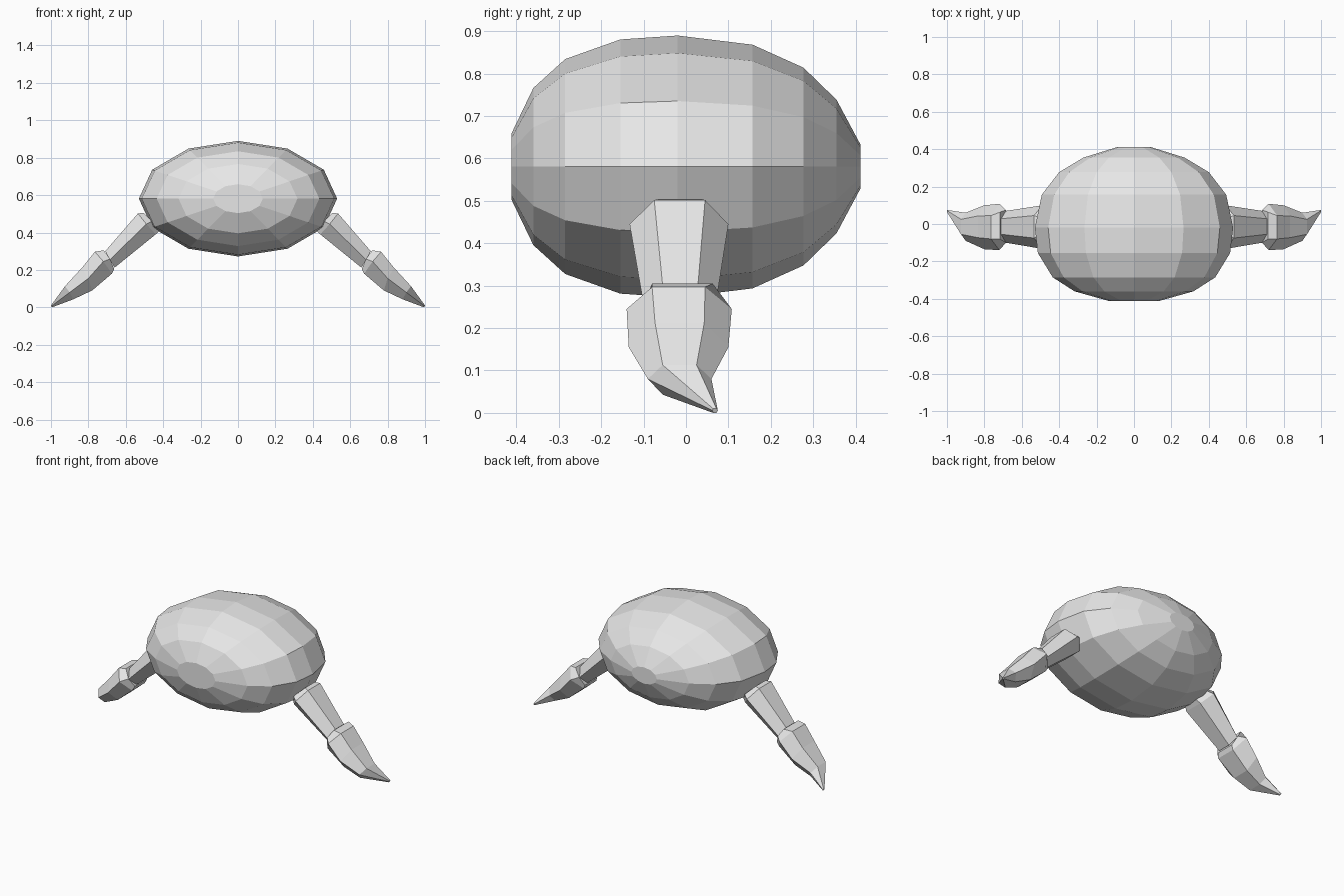
import bpy, bmesh, math

grey = bpy.data.materials.new("plain grey")
grey.diffuse_color = (0.8, 0.8, 0.8, 1)


def loft(name, rings):
    """Flat-faced closed skin through rings with equal point counts."""
    bm = bmesh.new()
    loops = [[bm.verts.new(p) for p in ring] for ring in rings]
    n = len(loops[0])
    for a, b in zip(loops, loops[1:]):
        for i in range(n):
            j = (i + 1) % n
            bm.faces.new((a[i], a[j], b[j], b[i]))
    bm.faces.new(loops[0])
    bm.faces.new(loops[-1])
    bmesh.ops.recalc_face_normals(bm, faces=bm.faces)
    mesh = bpy.data.meshes.new(name)
    bm.to_mesh(mesh)
    bm.free()
    mesh.materials.append(grey)
    ob = bpy.data.objects.new(name, mesh)
    bpy.context.collection.objects.link(ob)
    return ob


# Body: twelve-sided egg running front to back, (y, scale) per ring
profile = [(-0.412, 0.25), (-0.36, 0.60), (-0.285, 0.82), (-0.155, 0.97),
           (-0.02, 1.0), (0.157, 0.93), (0.277, 0.755), (0.355, 0.51), (0.412, 0.165)]
angles = [math.tau * i / 12 for i in range(12)]
loft("body", [[(0.53 * s * math.cos(a), y, 0.581 + 0.309 * s * math.sin(a)) for a in angles]
              for y, s in profile])


def hex_ring(side, top, mid, low):
    """Six-sided leg section; each level is (x, z, front y, back y)."""
    pts = [(top, 2), (top, 3), (mid, 3), (low, 3), (low, 2), (mid, 2)]
    return [(side * p[0], p[k], p[1]) for p, k in pts]


# Upper leg tapers down to the knee
upper = [((0.505, 0.505, -0.06, 0.035), (0.46, 0.46, -0.11, 0.08), (0.42, 0.41, -0.06, 0.035)),
         ((0.535, 0.502, -0.075, 0.045), (0.49, 0.445, -0.133, 0.10), (0.44, 0.39, -0.075, 0.045)),
         ((0.71, 0.30, -0.055, 0.028), (0.685, 0.255, -0.10, 0.07), (0.66, 0.212, -0.055, 0.028))]
# Lower leg swells below the knee, then sweeps to a point toward the back
lower = [((0.717, 0.305, -0.08, 0.063), (0.685, 0.258, -0.10, 0.075), (0.662, 0.205, -0.07, 0.05)),
         ((0.765, 0.297, -0.08, 0.045), (0.72, 0.245, -0.14, 0.108), (0.674, 0.18, -0.08, 0.045)),
         ((0.834, 0.212, -0.073, 0.043), (0.80, 0.155, -0.135, 0.10), (0.78, 0.09, -0.07, 0.04)),
         ((0.925, 0.113, -0.055, 0.025), (0.90, 0.08, -0.09, 0.06), (0.88, 0.043, -0.055, 0.03)),
         ((1.0, 0.01, 0.064, 0.072), (0.998, 0.006, 0.062, 0.075), (0.995, 0.0, 0.064, 0.072))]

for side, label in ((1, "right"), (-1, "left")):
    loft(label + "_upper_leg", [hex_ring(side, *r) for r in upper])
    loft(label + "_lower_leg", [hex_ring(side, *r) for r in lower])
